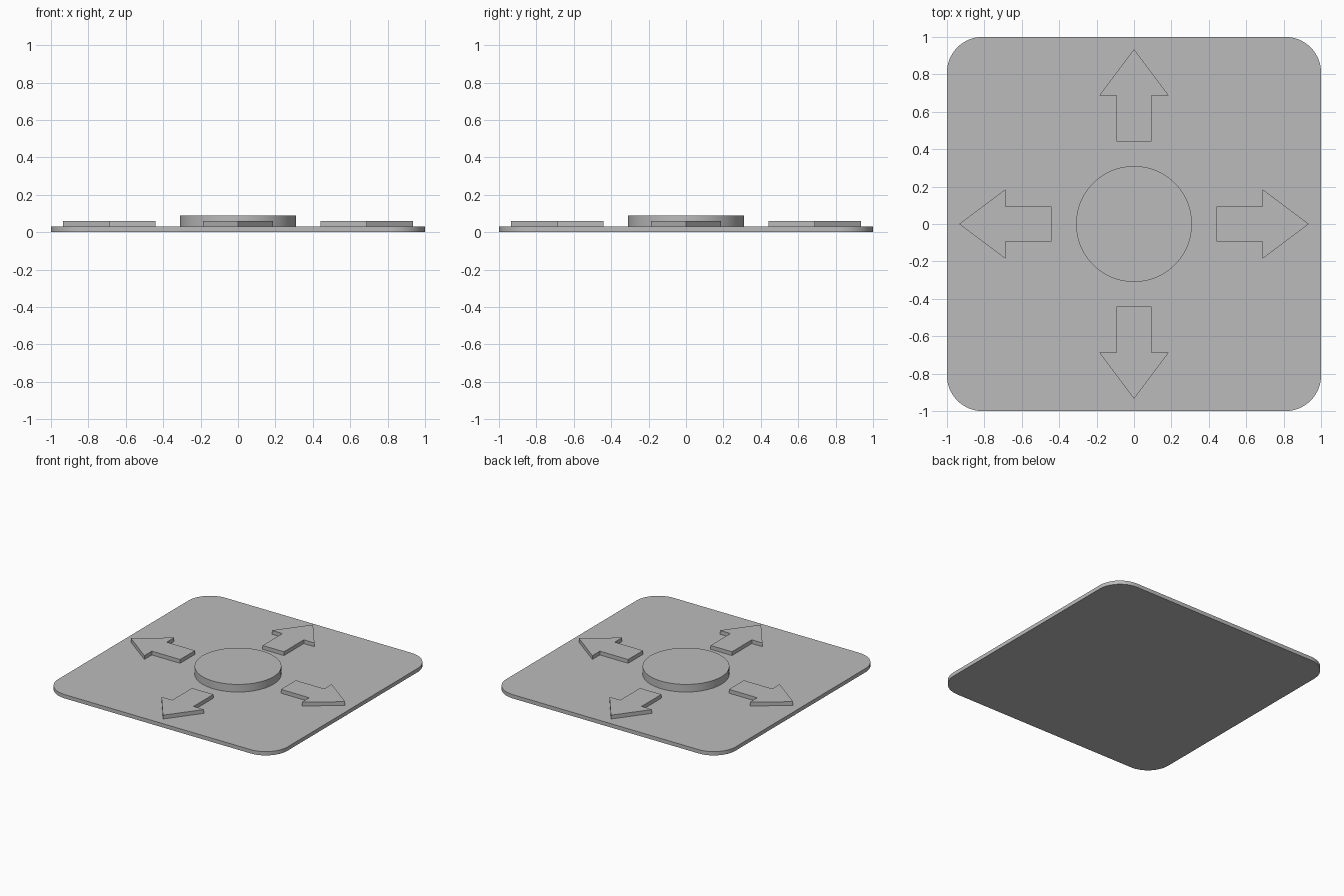
import bpy
import bmesh
import math
from mathutils import Matrix

cube = bpy.data.objects.get("Cube")
if cube:
    bpy.data.objects.remove(cube)

grey = bpy.data.materials.new("plain grey")
grey.use_nodes = True
colour = (0.5, 0.5, 0.5, 1)
grey.diffuse_color = colour
grey.node_tree.nodes["Principled BSDF"].inputs["Base Color"].default_value = colour


def extruded(name, outline, bottom, top, angle=0):
    """Solid made by raising a counter-clockwise outline."""
    bm = bmesh.new()
    face = bm.faces.new([bm.verts.new((x, y, bottom)) for x, y in outline])
    raised = bmesh.ops.extrude_face_region(bm, geom=[face], use_keep_orig=True)
    verts = [g for g in raised["geom"] if isinstance(g, bmesh.types.BMVert)]
    bmesh.ops.translate(bm, vec=(0, 0, top - bottom), verts=verts)
    bmesh.ops.recalc_face_normals(bm, faces=bm.faces)
    bm.transform(Matrix.Rotation(angle, 4, "Z"))
    mesh = bpy.data.meshes.new(name)
    bm.to_mesh(mesh)
    bm.free()
    mesh.materials.append(grey)
    obj = bpy.data.objects.new(name, mesh)
    bpy.context.collection.objects.link(obj)
    return obj


def arc(cx, cy, radius, start, sweep, steps):
    return [(cx + radius * math.cos(start + sweep * i / steps),
             cy + radius * math.sin(start + sweep * i / steps))
            for i in range(steps + 1)]


def smooth(obj):
    bpy.ops.object.select_all(action="DESELECT")
    obj.select_set(True)
    bpy.context.view_layer.objects.active = obj
    bpy.ops.object.shade_smooth_by_angle(angle=math.radians(30))


# Thin base with rounded corners
quarter = math.pi / 2
radius = 0.19
inset = 1 - radius
outline = []
for i, (sx, sy) in enumerate([(1, 1), (-1, 1), (-1, -1), (1, -1)]):
    outline += arc(sx * inset, sy * inset, radius, i * quarter, quarter, 16)
smooth(extruded("base_plate", outline, 0, 0.03))

# Round centre button
smooth(extruded("centre_button", arc(0, 0, 0.31, 0, math.tau, 64)[:-1], 0.03, 0.09))

# Four raised arrows pointing outwards
arrow = [(0.44, -0.093), (0.687, -0.093), (0.687, -0.186), (0.935, 0),
         (0.687, 0.186), (0.687, 0.093), (0.44, 0.093)]
for i, side in enumerate(["left", "back", "right", "front"]):
    extruded(side + "_arrow", arrow, 0.03, 0.06, i * quarter)
